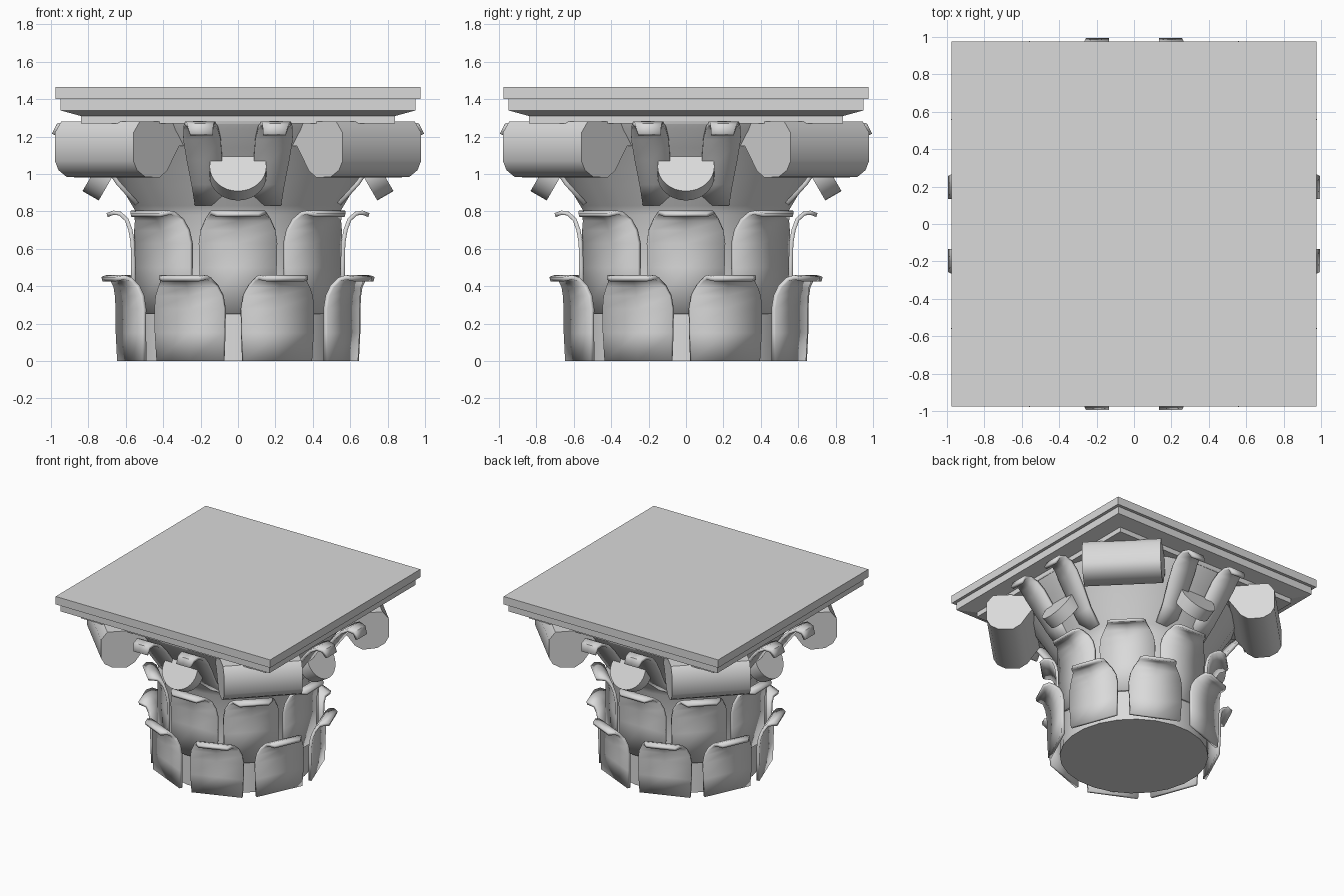
import bpy, bmesh
from math import pi, sin, cos, radians
from mathutils import Matrix

old = bpy.data.objects.get("Cube")
if old:
    bpy.data.objects.remove(old, do_unlink=True)

stone = bpy.data.materials.new("grey stone")
stone.use_nodes = True
colour = (0.7, 0.7, 0.7, 1)
stone.diffuse_color = colour
stone.node_tree.nodes["Principled BSDF"].inputs["Base Color"].default_value = colour


def finish(name, bm, turn=0, smooth=40, thickness=0):
    """Turn a bmesh into a named, shaded object rotated about z."""
    bmesh.ops.recalc_face_normals(bm, faces=bm.faces)
    bm.transform(Matrix.Rotation(turn, 4, 'Z'))
    mesh = bpy.data.meshes.new(name)
    bm.to_mesh(mesh)
    bm.free()
    mesh.materials.append(stone)
    ob = bpy.data.objects.new(name, mesh)
    bpy.context.collection.objects.link(ob)
    if thickness:
        mod = ob.modifiers.new("thickness", 'SOLIDIFY')
        mod.thickness = thickness
        mod.offset = 0
    bpy.ops.object.select_all(action='DESELECT')
    ob.select_set(True)
    bpy.context.view_layer.objects.active = ob
    if smooth:
        bpy.ops.object.shade_smooth_by_angle(angle=radians(smooth))
    return ob


def lathe(name, profile, sides, turn=0, smooth=40):
    """Closed solid of revolution from (radius, z) points."""
    bm = bmesh.new()
    rings = [[bm.verts.new((r * cos(2 * pi * i / sides), r * sin(2 * pi * i / sides), z))
              for i in range(sides)] for r, z in profile]
    for a, b in zip(rings, rings[1:]):
        for i in range(sides):
            j = (i + 1) % sides
            bm.faces.new((a[i], a[j], b[j], b[i]))
    bm.faces.new(rings[0])
    bm.faces.new(rings[-1])
    return finish(name, bm, turn, smooth)


def leaf(name, profile, turn, thickness, centre=lambda z: 0):
    """Curling plate facing -y from (distance, z, half width) points."""
    bm = bmesh.new()
    rows = [[bm.verts.new((centre(z) + s * w, -r, z)) for s in (-1, 0, 1)]
            for r, z, w in profile]
    for a, b in zip(rows, rows[1:]):
        for i in range(2):
            bm.faces.new((a[i], a[i + 1], b[i + 1], b[i]))
    return finish(name, bm, turn, 50, thickness)


# Square abacus with a stepped underside
abacus = [(0.84, 1.27), (0.84, 1.31), (0.95, 1.34), (0.95, 1.4), (0.975, 1.4), (0.975, 1.465)]
lathe("abacus", [(r * 2 ** 0.5, z) for r, z in abacus], 4, pi / 4, 0)

# Bell: drum that flares out beneath the abacus
lathe("bell", [(0.56, 0), (0.55, 0.4), (0.54, 0.78), (0.57, 0.83), (0.63, 0.93),
               (0.69, 1.03), (0.76, 1.14), (0.83, 1.24), (0.85, 1.28)], 24, pi / 24)

# Two staggered rows of eight leaves
lower = [(0.605, 0, 0.195), (0.61, 0.15, 0.203), (0.61, 0.28, 0.205), (0.618, 0.35, 0.195),
         (0.635, 0.4, 0.172), (0.665, 0.437, 0.145), (0.7, 0.447, 0.14), (0.735, 0.438, 0.11)]
upper = [(0.56, 0.25, 0.2), (0.56, 0.5, 0.207), (0.563, 0.63, 0.21), (0.575, 0.7, 0.2),
         (0.595, 0.755, 0.175), (0.63, 0.788, 0.15), (0.665, 0.793, 0.145), (0.7, 0.78, 0.11)]
for k in range(8):
    leaf(f"lower_leaf_{k + 1}", lower, (k + 0.5) * pi / 4 - radians(2.3), 0.024)
    leaf(f"upper_leaf_{k + 1}", upper, k * pi / 4, 0.022)

# Corner scrolls, round bosses and paired curling stalks, four-fold
scroll = [(0.6, 1.28), (1.04, 1.28), (1.088, 1.22), (1.088, 1.07), (1.06, 1.02), (1.0, 0.985),
          (0.89, 0.98), (0.83, 1.02), (0.79, 1.08), (0.74, 1.15), (0.6, 1.15)]
stalk = [(0.54, 0.84, 0.08), (0.64, 0.95, 0.085), (0.73, 1.08, 0.095), (0.81, 1.19, 0.1),
         (0.86, 1.245, 0.092), (0.91, 1.27, 0.08), (0.96, 1.26, 0.07), (0.985, 1.21, 0.06)]
for k in range(4):
    turn = k * pi / 2

    bm = bmesh.new()
    ends = [[bm.verts.new((t, -r, z)) for r, z in scroll] for t in (-0.297, 0.297)]
    for end in ends:
        bm.faces.new(end)
    for i in range(len(scroll)):
        j = (i + 1) % len(scroll)
        bm.faces.new((ends[0][i], ends[0][j], ends[1][j], ends[1][i]))
    finish(f"corner_scroll_{k + 1}", bm, turn + pi / 4, 50)

    bm = bmesh.new()
    tilt = Matrix.Translation((0, -0.715, 1.015)) @ Matrix.Rotation(radians(90 + 30), 4, 'X')
    # the disc axis leans outward and down
    tilt = Matrix.Translation((0, -0.712, 1.015)) @ Matrix.Rotation(radians(60), 4, 'X')
    bmesh.ops.create_cone(bm, cap_ends=True, segments=32, radius1=0.152, radius2=0.152,
                          depth=0.1, matrix=tilt)
    finish(f"round_boss_{k + 1}", bm, turn)

    for side, label in ((-1, "right"), (1, "left")):
        leaf(f"stalk_{label}_{k + 1}", stalk, turn, 0.024,
             lambda z, s=side: s * (0.2 - 0.12 * (1.25 - z)))
